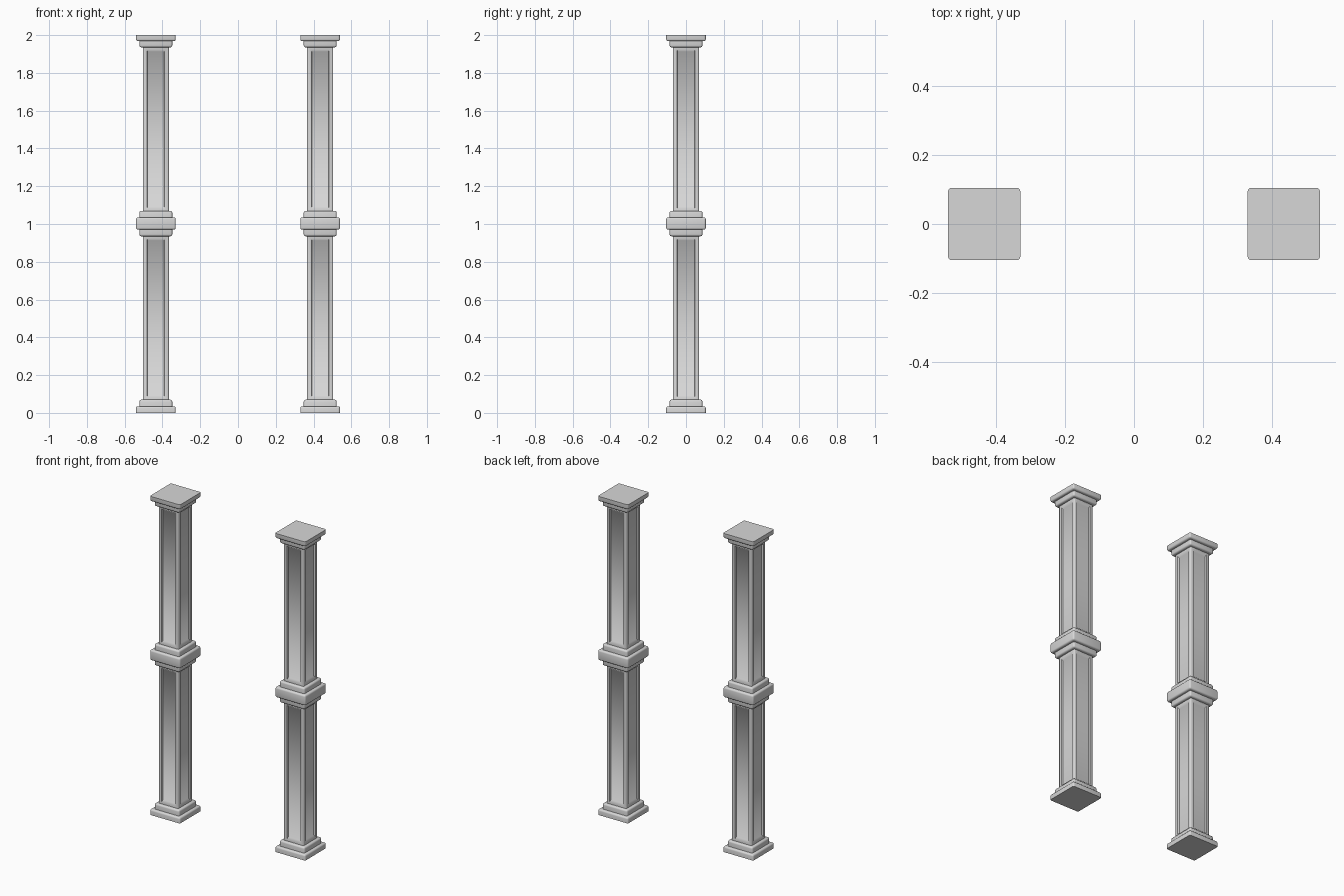
import bpy
import bmesh
import math

if "Cube" in bpy.data.objects:
    bpy.data.objects.remove(bpy.data.objects["Cube"], do_unlink=True)

# Single stone grey
stone = bpy.data.materials.new("stone_grey")
stone.use_nodes = True
grey = (0.68, 0.68, 0.68, 1)
stone.diffuse_color = grey
stone.node_tree.nodes["Principled BSDF"].inputs["Base Color"].default_value = grey


def finish(bm, name, x):
    """Turn a bmesh into a smooth-shaded stone object at the given x."""
    bmesh.ops.recalc_face_normals(bm, faces=bm.faces)
    mesh = bpy.data.meshes.new(name)
    bm.to_mesh(mesh)
    bm.free()
    mesh.materials.append(stone)
    obj = bpy.data.objects.new(name, mesh)
    bpy.context.collection.objects.link(obj)
    obj.location.x = x
    bpy.ops.object.select_all(action='DESELECT')
    obj.select_set(True)
    bpy.context.view_layer.objects.active = obj
    bpy.ops.object.shade_smooth_by_angle(angle=math.radians(50))


def box(half, z0, z1):
    """Square block between two heights."""
    bm = bmesh.new()
    bmesh.ops.create_cube(bm, size=2)
    for v in bm.verts:
        v.co.x *= half
        v.co.y *= half
        v.co.z = z0 if v.co.z < 0 else z1
    return bm


def round_edges(bm, radius, segments, heights):
    """Bevel the upright edges, and the rims at the listed heights."""
    def chosen(e):
        a, b = (v.co.z for v in e.verts)
        return abs(a - b) > 1e-4 or any(abs(a - h) < 1e-4 for h in heights)
    edges = [e for e in bm.edges if chosen(e)]
    bmesh.ops.bevel(bm, geom=edges, offset=radius, segments=segments,
                    profile=0.5, affect='EDGES', clamp_overlap=True)


def slab(name, x, half, z0, z1, rims):
    bm = box(half, z0, z1)
    round_edges(bm, 0.01, 3, rims)
    finish(bm, name, x)


def shaft(name, x, z0, z1):
    """Square shaft with a sunken panel on each side."""
    bm = box(0.069, z0, z1)
    round_edges(bm, 0.006, 2, [])
    bm.normal_update()
    sides = [f for f in bm.faces
             if abs(f.normal.z) < 0.1 and max(abs(f.normal.x), abs(f.normal.y)) > 0.99]
    bmesh.ops.inset_individual(bm, faces=sides, thickness=0.016, use_even_offset=True)
    bmesh.ops.inset_individual(bm, faces=sides, thickness=0.003, depth=-0.009,
                               use_even_offset=True)
    # Align panel ends with their margin below and above the mouldings
    for v in {v for f in sides for e in f.edges for v in e.verts}:
        v.co.z += 0.005 if v.co.z < (z0 + z1) / 2 else -0.005
    finish(bm, name, x)


# Parts of one pillar: name, half width, bottom, top, rounded rims
slabs = [
    ("base_plinth", 0.105, 0, 0.035, [0.035]),
    ("base_step", 0.087, 0.033, 0.07, [0.07]),
    ("middle_lower_step", 0.087, 0.935, 0.972, [0.935]),
    ("middle_band", 0.105, 0.97, 1.035, [0.97, 1.035]),
    ("middle_upper_step", 0.087, 1.033, 1.07, [1.07]),
    ("cap_step", 0.087, 1.935, 1.97, [1.935]),
    ("cap_slab", 0.105, 1.968, 2, [1.968]),
]

for side, x in (("left", 0.435), ("right", -0.435)):
    for part, half, z0, z1, rims in slabs:
        slab(f"{side}_{part}", x, half, z0, z1, rims)
    shaft(f"{side}_lower_shaft", x, 0.068, 0.937)
    shaft(f"{side}_upper_shaft", x, 1.068, 1.937)
